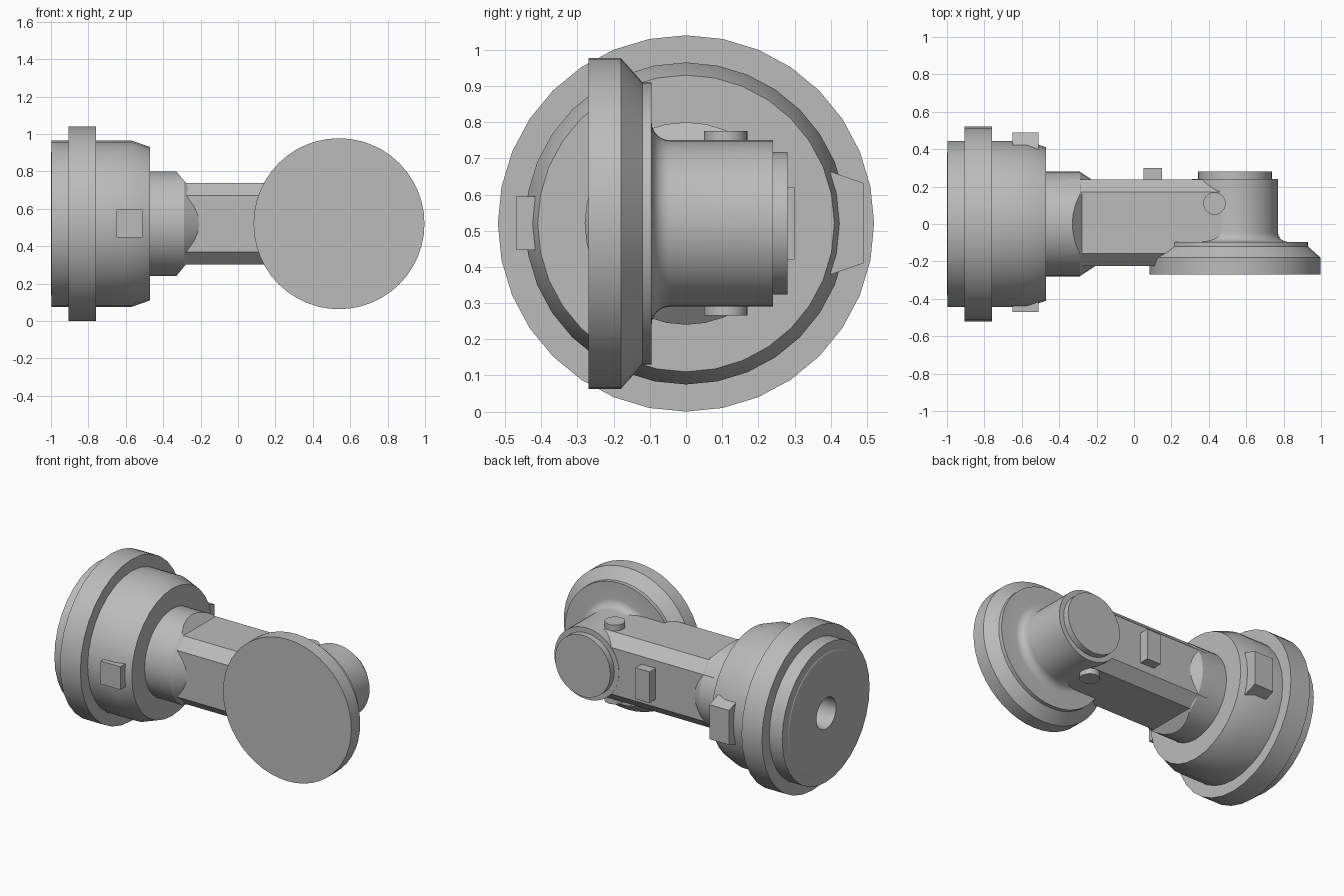
import bpy, bmesh, math
from mathutils import Vector, Matrix

cube = bpy.data.objects.get("Cube")
if cube:
    bpy.data.objects.remove(cube, do_unlink=True)

grey = bpy.data.materials.new("plain grey")
grey.use_nodes = True
grey.diffuse_color = (0.5, 0.5, 0.5, 1)
grey.node_tree.nodes["Principled BSDF"].inputs["Base Color"].default_value = (0.5, 0.5, 0.5, 1)

AXIS_Z = 0.52   # height of the main axis
HEAD_X = 0.54   # position of the cross axis


def finish(bm, name, smooth=True):
    bmesh.ops.recalc_face_normals(bm, faces=bm.faces[:])
    mesh = bpy.data.meshes.new(name)
    bm.to_mesh(mesh)
    bm.free()
    mesh.materials.append(grey)
    obj = bpy.data.objects.new(name, mesh)
    bpy.context.collection.objects.link(obj)
    if smooth:
        bpy.ops.object.select_all(action="DESELECT")
        obj.select_set(True)
        bpy.context.view_layer.objects.active = obj
        bpy.ops.object.shade_smooth_by_angle(angle=math.radians(25))
    return obj


def turned(profile, axis, centre, sides):
    """Revolve (position, radius) points about an axis."""
    axis = Vector(axis)
    out = axis.orthogonal().normalized()
    bm = bmesh.new()
    verts = [bm.verts.new(axis * p + out * r) for p, r in profile]
    edges = [bm.edges.new(pair) for pair in zip(verts, verts[1:])]
    bmesh.ops.spin(bm, geom=verts + edges, cent=(0, 0, 0), axis=axis,
                   angle=math.tau, steps=sides)
    bmesh.ops.remove_doubles(bm, verts=bm.verts[:], dist=0.0001)
    bmesh.ops.translate(bm, verts=bm.verts[:], vec=centre)
    return bm


def prism(name, outline, axis, start, end):
    """Extrude an outline along x (y, z points) or z (x, y points)."""
    bm = bmesh.new()
    place = (lambda a, b: (start, a, b)) if axis == "x" else (lambda a, b: (a, b, start))
    face = bm.faces.new([bm.verts.new(place(a, b)) for a, b in outline])
    new = bmesh.ops.extrude_face_region(bm, geom=[face])["geom"]
    step = end - start
    vec = (step, 0, 0) if axis == "x" else (0, 0, step)
    bmesh.ops.translate(bm, verts=[v for v in new if isinstance(v, bmesh.types.BMVert)], vec=vec)
    return finish(bm, name, smooth=False)


def box(name, x0, x1, y0, y1, z0, z1):
    return prism(name, [(x0, y0), (x1, y0), (x1, y1), (x0, y1)], "z", z0, z1)


X, Y, Z = (1, 0, 0), (0, 1, 0), (0, 0, 1)
main_centre = (0, 0, AXIS_Z)
head_centre = (HEAD_X, 0, AXIS_Z)

# Base drum with collar, bored end and tapered front
drum = [(-0.6, 0), (-0.6, 0.1), (-1, 0.1), (-1, 0.38), (-0.997, 0.385), (-0.997, 0.445),
        (-0.905, 0.445), (-0.905, 0.52), (-0.76, 0.52), (-0.76, 0.445),
        (-0.57, 0.445), (-0.47, 0.41), (-0.47, 0)]
finish(turned(drum, X, main_centre, 32), "base_drum")

# Neck: tapered cylinder with sloping cuts above and below
neck = turned([(-0.5, 0), (-0.5, 0.28), (-0.29, 0.28), (-0.2, 0.22), (-0.2, 0)],
              X, main_centre, 32)
for side in (1, -1):
    cut = bmesh.ops.bisect_plane(
        neck, geom=neck.verts[:] + neck.edges[:] + neck.faces[:],
        plane_co=(-0.28, 0, AXIS_Z + side * 0.22), plane_no=(0.06, 0, side * 0.05),
        clear_outer=True)
    rim = [e for e in cut["geom_cut"] if isinstance(e, bmesh.types.BMEdge)]
    bmesh.ops.holes_fill(neck, edges=rim, sides=0)
finish(neck, "neck")

# Arm with chamfered long edges
w0, w1, h, c = -0.225, 0.238, 0.218, 0.068
outline = [(w0, -h + c), (w0 + c, -h), (w1 - c, -h), (w1, -h + c),
           (w1, h - c), (w1 - c, h), (w0 + c, h), (w0, h - c)]
prism("arm", [(y, AXIS_Z + z) for y, z in outline], "x", -0.36, HEAD_X - 0.04)

# Head: wide disc, filleted flange, hub and end cap
fillet = [(-0.045 - 0.05 * math.sin(a), 0.28 - 0.05 * math.cos(a))
          for a in (math.radians(90 - 15 * i) for i in range(7))]
head = ([(-0.27, 0), (-0.27, 0.457), (-0.18, 0.457), (-0.12, 0.39), (-0.095, 0.39)]
        + fillet + [(0.24, 0.23), (0.24, 0.197), (0.28, 0.197), (0.28, 0)])
finish(turned(head, Y, head_centre, 48), "head")

# Pivot pin through the head
finish(turned([(-0.255, 0), (-0.255, 0.06), (0.255, 0.06), (0.255, 0)],
              Z, (0.43, 0.11, AXIS_Z), 24), "pivot_pin")

# Lugs on the drum and the arm
box("front_lug", -0.65, -0.51, -0.47, -0.38, 0.447, 0.595)
prism("back_lug", [(0.36, 0.365), (0.49, 0.41), (0.49, 0.632), (0.36, 0.677)],
      "x", -0.65, -0.51)
box("arm_lug", 0.05, 0.15, 0.2, 0.3, 0.42, 0.62)
